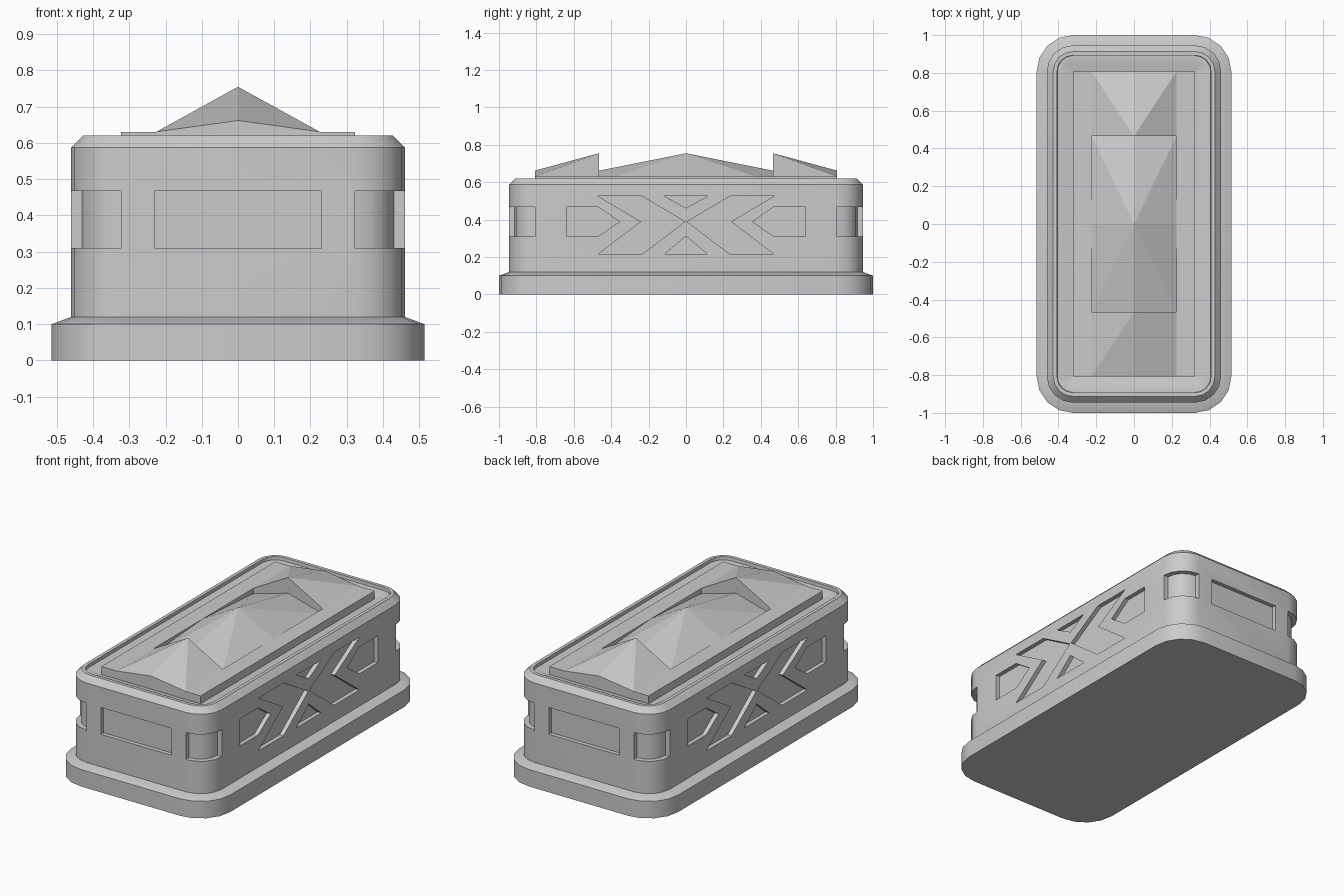
import bpy, bmesh
from math import sin, cos, pi
from mathutils import Vector

if "Cube" in bpy.data.objects:
    bpy.data.objects.remove(bpy.data.objects["Cube"])

CX, CY, SEG = 0.323, 0.808, 4   # shared corner centres of all outlines


def finish(name, bm, smooth=False):
    bmesh.ops.recalc_face_normals(bm, faces=bm.faces)
    me = bpy.data.meshes.new(name)
    bm.to_mesh(me)
    bm.free()
    ob = bpy.data.objects.new(name, me)
    bpy.context.collection.objects.link(ob)
    if smooth:
        shade(ob)
    return ob


def shade(ob):
    bpy.ops.object.select_all(action='DESELECT')
    ob.select_set(True)
    bpy.context.view_layer.objects.active = ob
    bpy.ops.object.shade_smooth_by_angle(angle=0.5)


def outline(r):
    pts = []
    for k, (sx, sy) in enumerate([(1, 1), (-1, 1), (-1, -1), (1, -1)]):
        for i in range(SEG + 1):
            a = (k + i / SEG) * pi / 2
            pts.append((sx * CX + r * cos(a), sy * CY + r * sin(a)))
    return pts


def loft(name, rings):
    bm = bmesh.new()
    loops = [[bm.verts.new((x, y, z)) for x, y in outline(r)] for r, z in rings]
    n = len(loops[0])
    for a, b in zip(loops, loops[1:]):
        for i in range(n):
            j = (i + 1) % n
            bm.faces.new((a[i], a[j], b[j], b[i]))
    bm.faces.new(loops[0])
    bm.faces.new(loops[-1])
    return finish(name, bm)


def prism(bm, pts, offset):
    base = [bm.verts.new(p) for p in pts]
    top = [bm.verts.new(Vector(p) + Vector(offset)) for p in pts]
    n = len(pts)
    bm.faces.new(base)
    bm.faces.new(top)
    for i in range(n):
        j = (i + 1) % n
        bm.faces.new((base[i], base[j], top[j], top[i]))


def hull(name, pts):
    bm = bmesh.new()
    for p in pts:
        bm.verts.new(p)
    bmesh.ops.convex_hull(bm, input=bm.verts)
    bmesh.ops.dissolve_limit(bm, angle_limit=0.01, verts=bm.verts, edges=bm.edges)
    return finish(name, bm)


# plinth and body with stepped rim
plinth = loft("plinth", [(0.192, 0), (0.192, 0.1), (0.138, 0.12)])
body = loft("body", [(0.138, 0.115), (0.138, 0.587), (0.105, 0.62), (0.085, 0.62),
                     (0.083, 0.602), (0.05, 0.602), (0.003, 0.585)])

# recess cutters
DEPTH, Z0, Z1 = 0.025, 0.31, 0.468
bm = bmesh.new()
arrow = [(-.64, Z1), (-.47, Z1), (-.355, .389), (-.47, Z0), (-.64, Z0)]
chevron = [(-.47, .525), (-.235, .525), (-.006, .389), (-.235, .215), (-.47, .215), (-.24, .389)]
for s in (1, -1):
    x = s * (CX + 0.138 - DEPTH)
    shapes = [[(m * y, z) for y, z in sh] for sh in (arrow, chevron) for m in (1, -1)]
    shapes += [[(-.115, .525), (.115, .525), (0, .462)], [(-.115, .215), (.115, .215), (0, .312)]]
    for sh in shapes:
        prism(bm, [(x, y, z) for y, z in sh], (s * 0.2, 0, 0))
    # end panel
    y = s * (CY + 0.138 - DEPTH)
    prism(bm, [(-.23, y, Z0), (.23, y, Z0), (.23, y, Z1), (-.23, y, Z1)], (0, s * 0.2, 0))
    # corner notches
    for t in (1, -1):
        arc = [(CX + .108 * cos(i / SEG * pi / 2), CY + .108 * sin(i / SEG * pi / 2))
               for i in range(SEG + 1)]
        arc += [(CX, 1.1), (0.6, 1.1), (0.6, CY)]
        prism(bm, [(s * a, t * b, Z0) for a, b in arc], (0, 0, Z1 - Z0))
cutter = finish("recess_cutter", bm)
mod = body.modifiers.new("recesses", 'BOOLEAN')
mod.operation = 'DIFFERENCE'
mod.solver = 'EXACT'
mod.object = cutter
bpy.context.view_layer.objects.active = body
bpy.ops.object.modifier_apply(modifier=mod.name)
bpy.data.objects.remove(cutter)
shade(plinth)
shade(body)

# lid: side strips, roofed end blocks, sunken centre peak
B, T, HX, HY = 0.57, 0.631, 0.225, 0.465
for s, side in ((1, "a"), (-1, "b")):
    hull("lid_strip_" + side, [(s * x, y, z) for x in (HX, CX) for y in (-CY, CY) for z in (B, T)])
    hull("lid_end_" + side, [(x, s * y, z) for x in (-HX, HX) for y in (HY, CY) for z in (B, T)]
         + [(0, s * CY, 0.662), (0, s * HY, 0.755)])
hull("lid_centre", [(x, y, B) for x in (-HX, HX) for y in (-HY, HY)]
     + [(x, y, 0.60) for x in (-HX, HX) for y in (-HY, HY)]
     + [(-HX, 0, T), (HX, 0, T), (0, 0, 0.755), (0, HY, 0.662), (0, -HY, 0.662)])
